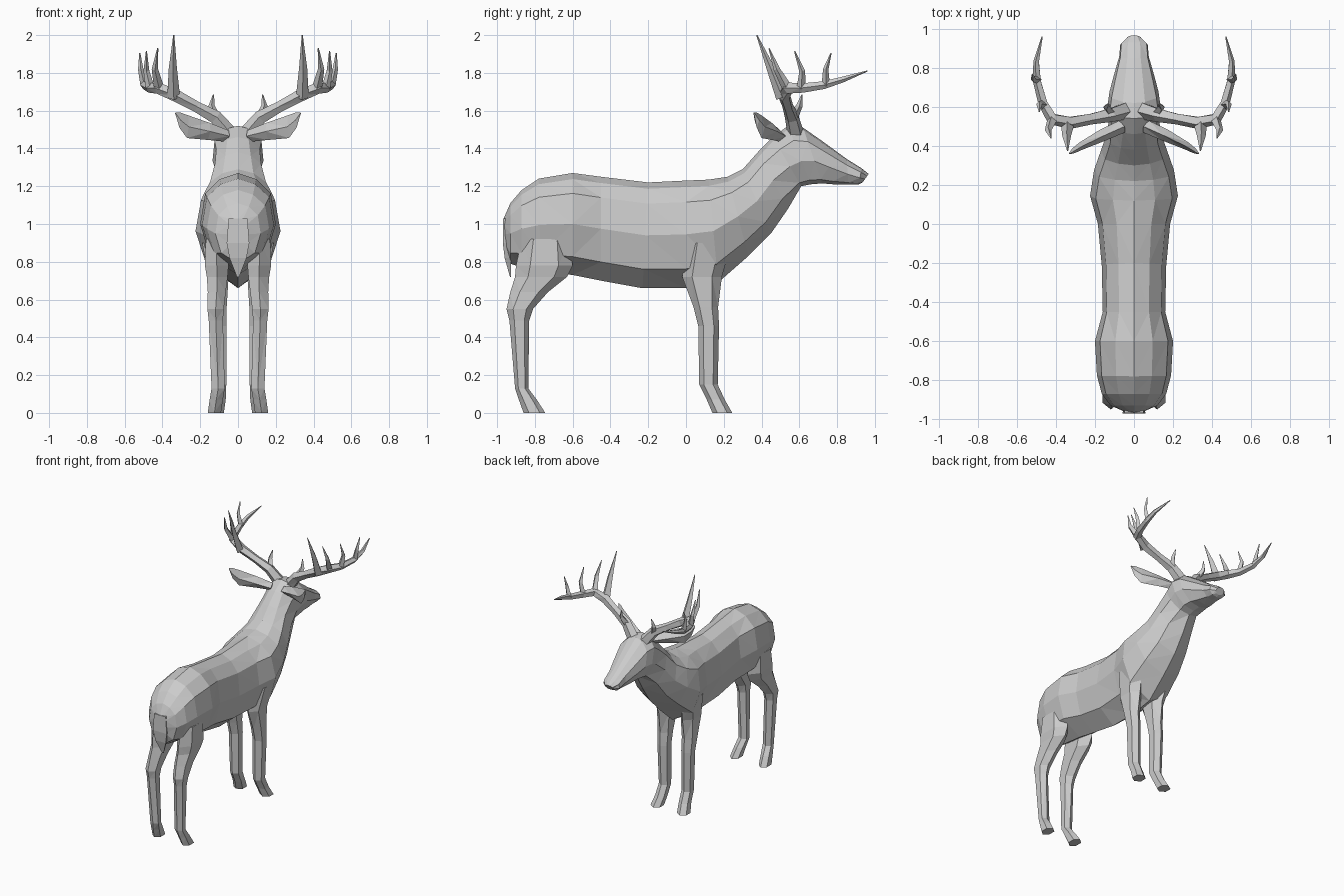
import bpy, bmesh, math
from mathutils import Vector

hide = bpy.data.materials.new("grey")
hide.diffuse_color = (0.6, 0.6, 0.6, 1)


def loft(name, rings, mirror=False):
    """Skin a list of equal-length closed rings, cap both ends."""
    bm = bmesh.new()
    for side in ((1, -1) if mirror else (1,)):
        vs = [[bm.verts.new((p[0] * side, p[1], p[2])) for p in r] for r in rings]
        n = len(vs[0])
        for a, b in zip(vs, vs[1:]):
            for i in range(n):
                j = (i + 1) % n
                bm.faces.new((a[i], a[j], b[j], b[i]))
        bm.faces.new(vs[0])
        bm.faces.new(vs[-1])
    bmesh.ops.triangulate(bm, faces=bm.faces[:])
    bmesh.ops.recalc_face_normals(bm, faces=bm.faces[:])
    me = bpy.data.meshes.new(name)
    bm.to_mesh(me)
    bm.free()
    me.materials.append(hide)
    ob = bpy.data.objects.new(name, me)
    bpy.context.collection.objects.link(ob)
    return ob


def section(ty, tz, by, bz, w, prof):
    """Symmetric ring between a top and a bottom point."""
    def pt(t, f, s):
        return (s * f * w, ty + (by - ty) * t, tz + (bz - tz) * t)
    right = [pt(t, f, 1) for t, f in prof]
    left = [pt(t, f, -1) for t, f in prof[1:-1]]
    return right + left[::-1]


def tube(name, path, radii, sides=5):
    """Tapered tube, mirrored to both sides."""
    pts = [Vector(p) for p in path]
    rings = []
    for i, p in enumerate(pts):
        d = (pts[min(i + 1, len(pts) - 1)] - pts[max(i - 1, 0)]).normalized()
        ref = Vector((0, 0, 1)) if abs(d.z) < 0.8 else Vector((0, 1, 0))
        u = d.cross(ref).normalized()
        v = d.cross(u)
        rings.append([p + radii[i] * (u * math.cos(k * math.tau / sides)
                                      + v * math.sin(k * math.tau / sides))
                      for k in range(sides)])
    return loft(name, rings, mirror=True)


# torso, neck and head in one skin
TORSO = [(0, 0), (.06, .48), (.2, .87), (.5, 1), (.82, .75), (1, 0)]
HEAD = [(0, 0), (.05, .45), (.25, .92), (.6, 1), (.93, .6), (1, 0)]
torso = [(-.965, 1.03, -.955, .86, .05), (-.93, 1.11, -.93, .79, .12),
         (-.87, 1.18, -.87, .77, .165), (-.78, 1.24, -.77, .75, .19),
         (-.6, 1.27, -.6, .73, .2), (-.45, 1.25, -.45, .7, .16),
         (-.2, 1.22, -.23, .66, .165), (0, 1.23, 0, .66, .185),
         (.12, 1.235, .17, .69, .225), (.22, 1.25, .33, .83, .205),
         (.3, 1.29, .45, .95, .17), (.38, 1.38, .54, 1.08, .14)]
head = [(.46, 1.46, .61, 1.2, .125), (.54, 1.52, .66, 1.21, .135),
        (.62, 1.51, .72, 1.215, .125), (.72, 1.44, .78, 1.21, .105),
        (.85, 1.345, .86, 1.21, .076), (.93, 1.295, .915, 1.21, .07),
        (.967, 1.265, .935, 1.22, .035)]
loft("body", [section(*r, TORSO) for r in torso] + [section(*r, HEAD) for r in head])


# legs: rows of z, back y, front y, inner x, outer x
def leg(name, rows):
    rings = []
    for z, y0, y1, x0, x1 in rows:
        ym, xm = (y0 + y1) / 2, (x0 + x1) / 2
        q = (y1 - y0) * .25
        rings.append([(xm, y0, z), (x1, ym - q, z), (x1, ym + q, z),
                      (xm, y1, z), (x0, ym + q, z), (x0, ym - q, z)])
    loft(name, rings, mirror=True)


leg("hind_legs", [(.92, -.87, -.62, .06, .17), (.78, -.9, -.6, .05, .175),
                  (.72, -.905, -.63, .055, .165), (.64, -.93, -.73, .065, .16),
                  (.55, -.95, -.81, .075, .162), (.49, -.935, -.83, .08, .155),
                  (.13, -.905, -.835, .07, .14), (.07, -.885, -.79, .08, .15),
                  (0, -.86, -.745, .09, .16)])
leg("front_legs", [(.9, .0, .24, .06, .19), (.72, -.02, .19, .05, .155),
                   (.56, .04, .17, .06, .15), (.46, .065, .175, .062, .145),
                   (.15, .07, .168, .062, .135), (.07, .11, .205, .065, .14),
                   (0, .14, .245, .075, .155)])

# tail: flat wedge hanging against the rump
loft("tail", [[(-w, y0, z), (w, y0, z), (w * .7, y1, z), (-w * .7, y1, z)]
              for z, y0, y1, w in [(1.03, -.968, -.9, .05), (.9, -.97, -.92, .06),
                                   (.82, -.96, -.925, .045), (.72, -.932, -.926, .006)]])

# ears: leaf shapes, rows of centre, half height, half thickness
ears = [((.06, .5, 1.465), .03, .03), ((.16, .455, 1.49), .045, .028),
        ((.27, .4, 1.515), .06, .018), ((.31, .375, 1.55), .04, .012),
        ((.332, .36, 1.587), .004, .003)]
loft("ears", [[(x - t * .4, y, z + h), (x + t * .5, y + t, z),
               (x, y, z - h), (x - t * .5, y - t, z)]
              for (x, y, z), h, t in ears], mirror=True)

# antlers: main beam sweeping out and forward
tube("antler_beam", [(.05, .58, 1.48), (.12, .56, 1.565), (.22, .54, 1.62),
                     (.33, .52, 1.68), (.42, .54, 1.72), (.465, .62, 1.72),
                     (.495, .73, 1.735), (.5, .83, 1.765), (.47, .96, 1.81)],
     [.045, .038, .03, .034, .032, .026, .022, .016, .003])

# antler tines
tines = [[(.34, .51, 1.67), (.345, .45, 1.82), (.34, .375, 2.0), .034],
         [(.42, .53, 1.73), (.44, .48, 1.82), (.425, .44, 1.93), .026],
         [(.465, .61, 1.72), (.485, .615, 1.81), (.485, .575, 1.915), .024],
         [(.495, .74, 1.735), (.515, .74, 1.82), (.52, .768, 1.905), .022],
         [(.12, .57, 1.57), (.14, .6, 1.625), (.13, .615, 1.685), .026]]
for a, b, c, r in tines:
    tube("antler_tine", [a, b, c], [r, r * .65, .003], 4)
